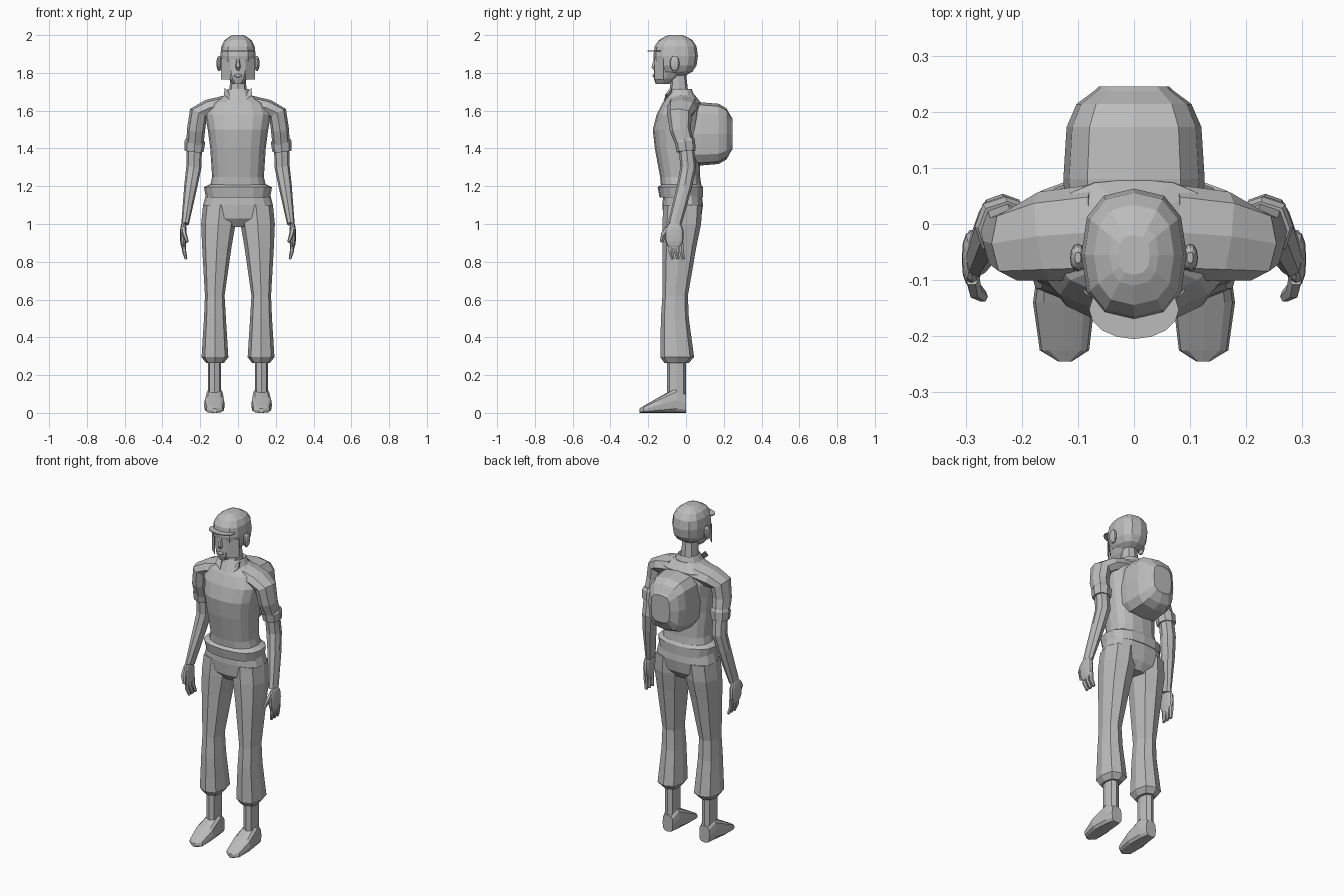
import bpy
import bmesh
from math import cos, sin, pi, tau, copysign
from mathutils import Vector

if "Cube" in bpy.data.objects:
    bpy.data.objects.remove(bpy.data.objects["Cube"], do_unlink=True)

grey = bpy.data.materials.new("plain grey")
grey.use_nodes = True
COLOUR = (0.5, 0.5, 0.5, 1)
grey.diffuse_color = COLOUR
grey.node_tree.nodes["Principled BSDF"].inputs["Base Color"].default_value = COLOUR


def build(name, rings, capped=True):
    """Skin a list of equal vertex rings into one flat shaded object."""
    bm = bmesh.new()
    loops = [[bm.verts.new(point) for point in ring] for ring in rings]
    count = len(loops[0])
    for lower, upper in zip(loops, loops[1:]):
        for i in range(count):
            j = (i + 1) % count
            bm.faces.new((lower[i], lower[j], upper[j], upper[i]))
    if capped:
        bm.faces.new(loops[0])
        bm.faces.new(loops[-1])
    bmesh.ops.recalc_face_normals(bm, faces=bm.faces)
    mesh = bpy.data.meshes.new(name)
    bm.to_mesh(mesh)
    bm.free()
    mesh.materials.append(grey)
    obj = bpy.data.objects.new(name, mesh)
    bpy.context.collection.objects.link(obj)


def rounded(value, power):
    """Bend a sine or cosine so that a circle turns boxy."""
    return copysign(abs(value) ** power, value)


def outline(sides, power):
    """Points of a unit rounded square; a lower power is boxier."""
    for i in range(sides):
        angle = tau * i / sides
        yield rounded(cos(angle), power), rounded(sin(angle), power)


def section(at, half, low, high, middle=0):
    """One slice: its place along the loft, its half width and its two bounds."""
    return at, middle, half, (low + high) / 2, (high - low) / 2


def loft(name, sections, sides=8, power=0.8, axis="z", side=1, capped=True):
    """Skin slices stacked along z or y; side mirrors the part across x."""
    rings = []
    for at, middle, half, centre, reach in sections:
        ring = []
        for c, s in outline(sides, power):
            x, other = side * (middle + c * half), centre + s * reach
            ring.append((x, other, at) if axis == "z" else (x, at, other))
        rings.append(ring)
    build(name, rings, capped)


def dome(name, centre, radii, power, tip, axis="z", side=1):
    """A rounded box or ball, with flat ends of relative size tip."""
    x, other, at = centre
    wide, reach, tall = radii
    slices = []
    steps = 8
    for k in range(steps + 1):
        angle = pi * (k / steps - 0.5)
        scale = max(tip, rounded(cos(angle), power))
        slices.append(section(at + tall * rounded(sin(angle), power), wide * scale,
                              other - reach * scale, other + reach * scale, x))
    loft(name, slices, 12, power, axis, side)


def joint(x, y, z, wide, deep):
    """One stop on a limb: its centre and its half sizes."""
    return Vector((x, y, z)), wide, deep


def tube(name, joints, sides=8, side=1):
    """Skin a limb whose slices stand square to its path."""
    rings = []
    for i, (centre, wide, deep) in enumerate(joints):
        before, after = joints[max(i - 1, 0)], joints[min(i + 1, len(joints) - 1)]
        along = (after[0] - before[0]).normalized()
        across = Vector((0, 1, 0)).cross(along).normalized()
        depth = along.cross(across)
        ring = []
        for c, s in outline(sides, power=0.85):
            point = centre + across * c * wide + depth * s * deep
            ring.append((point.x * side, point.y, point.z))
        rings.append(ring)
    build(name, rings)


def plate(name, corners, thickness, side):
    """A thin sheet with a given outline, thickened along y."""
    build(name, [[(x * side, y + push, z) for x, y, z in corners] for push in (0, thickness)])


# Head, neck and cap brim
dome("cranium", centre=(0, -0.055, 1.89), radii=(0.094, 0.118, 0.11), power=0.8, tip=0.3)
loft("jaw", [
    section(at=1.74, half=0.025, low=-0.16, high=-0.09),
    section(at=1.77, half=0.05, low=-0.17, high=-0.05),
    section(at=1.82, half=0.07, low=-0.17, high=0.01),
    section(at=1.88, half=0.09, low=-0.17, high=0.05),
], sides=12)
loft("neck", [
    section(at=1.62, half=0.05, low=-0.09, high=0.02),
    section(at=1.8, half=0.04, low=-0.08, high=0),
])
loft("cap_brim", [section(at=z, half=0.08, low=-0.205, high=-0.1) for z in (1.912, 1.918)],
     sides=16, power=1)

# Face
tube("nose", [joint(0, -0.16, 1.88, wide=0.01, deep=0.01),
              joint(0, -0.17, 1.83, wide=0.013, deep=0.015),
              joint(0, -0.16, 1.815, wide=0.01, deep=0.01)], sides=6)
dome("mouth", centre=(0, -0.165, 1.785), radii=(0.022, 0.012, 0.01), power=1, tip=0.2)

# Torso, shirt hem, collar and trouser seat
loft("torso", [
    section(at=1.17, half=0.155, low=-0.13, high=0.085),
    section(at=1.25, half=0.137, low=-0.137, high=0.075),
    section(at=1.4, half=0.147, low=-0.165, high=0.07),
    section(at=1.5, half=0.16, low=-0.176, high=0.075),
    section(at=1.58, half=0.175, low=-0.155, high=0.08),
    section(at=1.64, half=0.15, low=-0.125, high=0.08),
    section(at=1.685, half=0.065, low=-0.09, high=0.045),
], sides=16)
loft("shirt_hem", [
    section(at=1.14, half=0.17, low=-0.14, high=0.09),
    section(at=1.195, half=0.18, low=-0.15, high=0.09),
    section(at=1.21, half=0.15, low=-0.13, high=0.08),
], sides=16)
loft("collar", [
    section(at=1.65, half=0.09, low=-0.12, high=0.055),
    section(at=1.715, half=0.055, low=-0.085, high=0.03),
    section(at=1.7, half=0.045, low=-0.075, high=0.01),
], sides=12, capped=False)
loft("trouser_seat", [
    section(at=0.985, half=0.06, low=-0.085, high=0.05),
    section(at=1.03, half=0.15, low=-0.12, high=0.08),
    section(at=1.1, half=0.185, low=-0.125, high=0.09),
    section(at=1.18, half=0.165, low=-0.12, high=0.08),
], sides=16)

# Backpack, rounded towards the back and sunk into the torso
dome("backpack", centre=(0, 1.477, 0.08), radii=(0.126, 0.167, 0.165), power=0.6, tip=0.5, axis="y")

for side, word in ((1, "left"), (-1, "right")):
    # Ear, side lock and collar point
    dome(word + "_ear", centre=(0.1, -0.06, 1.85), radii=(0.014, 0.025, 0.04), power=0.9,
         tip=0.4, side=side)
    plate(word + "_side_lock", [(0.04, -0.166, 1.765), (0.09, -0.12, 1.765),
                                (0.09, -0.12, 1.875), (0.04, -0.166, 1.875)], 0.004, side)
    plate(word + "_collar_point", [(0.04, -0.115, 1.655), (0.075, -0.11, 1.685),
                                   (0.07, -0.085, 1.72), (0.05, -0.085, 1.7)], 0.012, side)

    # Sleeve with its rolled cuff, then the forearm
    tube(word + "_sleeve", [
        joint(0.07, -0.015, 1.63, wide=0.05, deep=0.085),
        joint(0.16, -0.022, 1.612, wide=0.046, deep=0.08),
        joint(0.21, -0.035, 1.585, wide=0.05, deep=0.066),
        joint(0.222, -0.03, 1.5, wide=0.048, deep=0.056),
        joint(0.23, 0, 1.4, wide=0.045, deep=0.046),
    ], side=side)
    tube(word + "_sleeve_cuff", [
        joint(0.228, -0.008, 1.445, wide=0.05, deep=0.05),
        joint(0.229, -0.005, 1.435, wide=0.055, deep=0.054),
        joint(0.232, 0, 1.385, wide=0.05, deep=0.05),
    ], side=side)
    tube(word + "_forearm", [
        joint(0.23, 0, 1.42, wide=0.04, deep=0.04),
        joint(0.234, 0.012, 1.3, wide=0.04, deep=0.042),
        joint(0.25, -0.008, 1.2, wide=0.035, deep=0.04),
        joint(0.28, -0.06, 1, wide=0.02, deep=0.036),
    ], side=side)

    # Hand
    dome(word + "_palm", centre=(0.289, -0.062, 0.94), radii=(0.018, 0.05, 0.07), power=0.8,
         tip=0.5, side=side)
    for k in range(3):
        y = -0.08 + 0.028 * k
        tube(f"{word}_finger_{k}", [joint(0.287, y, 0.9, wide=0.012, deep=0.015),
                                    joint(0.285, y, 0.855, wide=0.011, deep=0.013),
                                    joint(0.275, y + 0.01, 0.815, wide=0.007, deep=0.01)],
             sides=6, side=side)
    tube(word + "_thumb", [joint(0.288, -0.095, 0.975, wide=0.013, deep=0.018),
                           joint(0.283, -0.118, 0.945, wide=0.012, deep=0.016),
                           joint(0.268, -0.13, 0.905, wide=0.008, deep=0.01)], sides=6, side=side)

    # Trouser leg, ankle and foot
    loft(word + "_trouser_leg", [
        section(at=1.1, middle=0.095, half=0.09, low=-0.12, high=0.085),
        section(at=1, middle=0.104, half=0.091, low=-0.125, high=0.08),
        section(at=0.88, middle=0.112, half=0.078, low=-0.125, high=0.055),
        section(at=0.62, middle=0.123, half=0.052, low=-0.125, high=0.01),
        section(at=0.5, middle=0.122, half=0.058, low=-0.133, high=0.015),
        section(at=0.295, middle=0.122, half=0.071, low=-0.136, high=0.043),
        section(at=0.265, middle=0.122, half=0.048, low=-0.115, high=0.015),
    ], side=side)
    loft(word + "_ankle", [section(at=z, middle=0.124, half=0.034, low=-0.1, high=0)
                           for z in (0.06, 0.3)], side=side)
    loft(word + "_foot", [
        section(at=0, middle=0.123, half=0.034, low=0, high=0.1),
        section(at=-0.05, middle=0.123, half=0.045, low=0, high=0.135),
        section(at=-0.14, middle=0.125, half=0.055, low=0, high=0.085),
        section(at=-0.225, middle=0.124, half=0.044, low=0, high=0.036),
        section(at=-0.245, middle=0.123, half=0.012, low=0, high=0.024),
    ], sides=12, power=0.6, axis="y", side=side)
